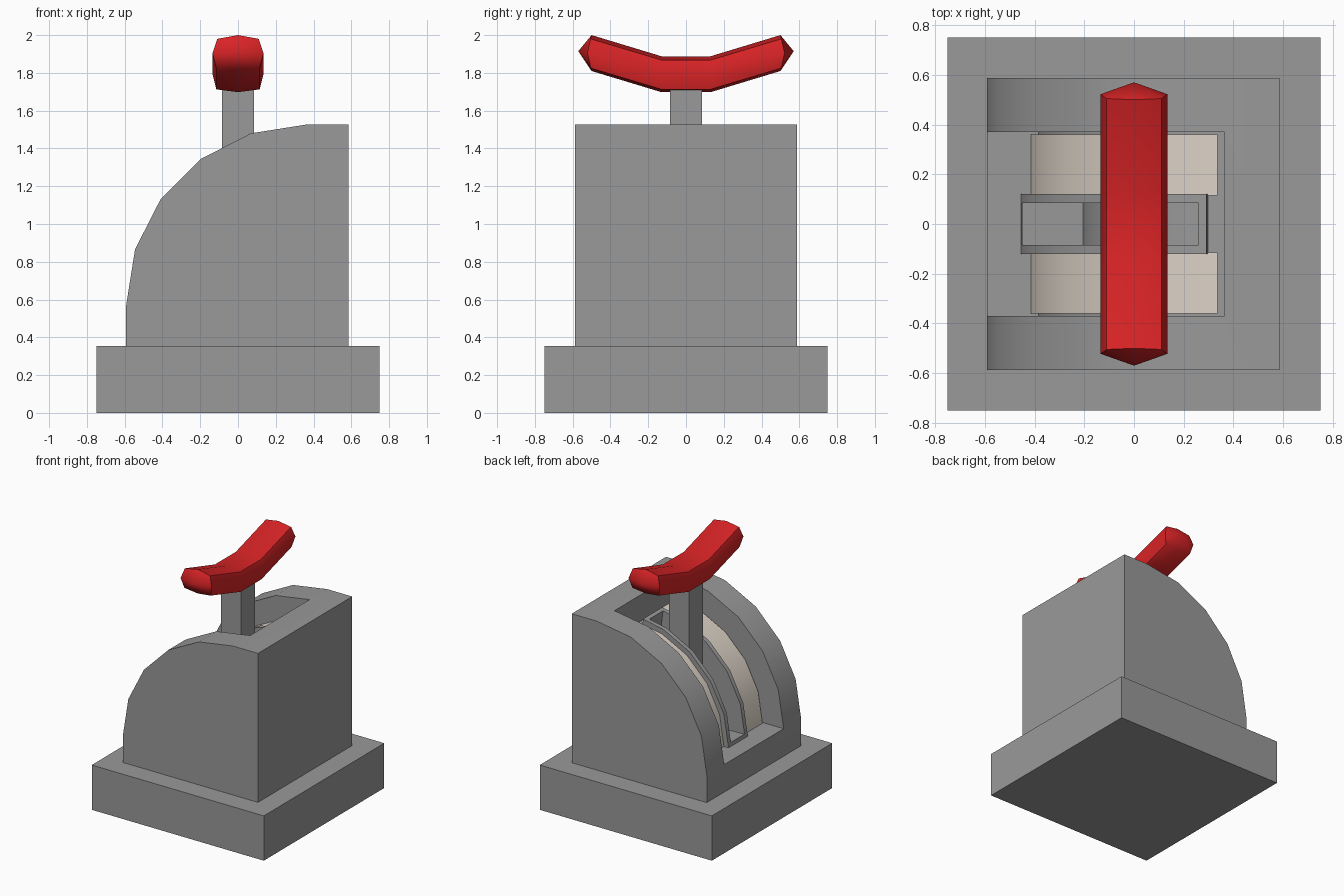
import bpy, bmesh, math

if "Cube" in bpy.data.objects:
    bpy.data.objects.remove(bpy.data.objects["Cube"])

CX, CZ, R = 0.365, 0.57, 0.957   # centre and radius of the curved front


def material(name, rgb):
    m = bpy.data.materials.new(name)
    m.diffuse_color = (*rgb, 1)
    m.use_nodes = True
    m.node_tree.nodes["Principled BSDF"].inputs["Base Color"].default_value = m.diffuse_color
    return m


GREY = material("grey_metal", (0.32, 0.32, 0.32))
RED = material("red_grip", (0.69, 0.017, 0.019))
CREAM = material("cream_strip", (0.71, 0.64, 0.56))


def finish(name, bm, mat):
    bmesh.ops.recalc_face_normals(bm, faces=bm.faces[:])
    me = bpy.data.meshes.new(name)
    bm.to_mesh(me)
    bm.free()
    me.materials.append(mat)
    ob = bpy.data.objects.new(name, me)
    bpy.context.collection.objects.link(ob)
    return ob


def extrude_xz(name, pts, y0, y1, mat):
    """Prism from an xz outline between two y values."""
    bm = bmesh.new()
    a = [bm.verts.new((x, y0, z)) for x, z in pts]
    b = [bm.verts.new((x, y1, z)) for x, z in pts]
    bm.faces.new(a)
    bm.faces.new(b[::-1])
    for i in range(len(pts)):
        j = (i + 1) % len(pts)
        bm.faces.new((a[i], a[j], b[j], b[i]))
    return finish(name, bm, mat)


def box(name, x, y, z0, z1, mat):
    return extrude_xz(name, [(-x, z0), (x, z0), (x, z1), (-x, z1)], -y, y, mat)


def arc(r, start=180, end=90):
    """Arc points in 18 degree facets, clipped to start..end."""
    angs = [start] + [a for a in range(162, 90, -18) if end < a < start] + [end]
    return [(CX + r * math.cos(math.radians(a)), CZ + r * math.sin(math.radians(a)))
            for a in angs]


def arc_block(name, r0, r1, y0, y1, mat, start=180, end=90):
    return extrude_xz(name, arc(r0, start, end) + arc(r1, start, end)[::-1], y0, y1, mat)


def activate(ob):
    bpy.ops.object.select_all(action='DESELECT')
    ob.select_set(True)
    bpy.context.view_layer.objects.active = ob


def cut(ob, cutter):
    m = ob.modifiers.new("cut", 'BOOLEAN')
    m.operation, m.solver, m.object = 'DIFFERENCE', 'EXACT', cutter
    activate(ob)
    bpy.ops.object.modifier_apply(modifier=m.name)


def smooth(ob, deg):
    activate(ob)
    bpy.ops.object.shade_smooth_by_angle(angle=math.radians(deg))


# Base and curved housing
box("base", 0.75, 0.75, 0, 0.353, GREY)
housing = extrude_xz("housing", [(-0.592, 0.33)] + arc(R) + [(0.585, 1.527), (0.585, 0.33)],
                     -0.587, 0.587, GREY)

# Raised rail around the lever slot
rail = arc_block("slot_rail", 0.70, 0.82, -0.12, 0.12, GREY, end=95.2)

# Recess and lever slot cutters
recess = arc_block("recess_cutter", 0.75, 1.2, -0.37, 0.37, GREY)
slot = arc_block("slot_cutter", 0.57, 1.25, -0.085, 0.085, GREY, start=178, end=97.4)
cut(housing, recess)
cut(housing, slot)
cut(rail, slot)
for c in (recess, slot):
    bpy.data.objects.remove(c)
smooth(housing, 25)
smooth(rail, 25)

# Cream strips either side of the rail
for side, y0, y1 in (("front", -0.36, -0.115), ("back", 0.115, 0.36)):
    smooth(arc_block("strip_" + side, 0.72, 0.78, y0, y1, CREAM, end=92.2), 25)

# Lever stem
box("lever_stem", 0.086, 0.086, 0.85, 1.75, GREY)

# Bent grip: octagonal section lofted along y, closed with pointed ends
section = [(0, 0.095), (0.11, 0.075), (0.135, 0.0), (0.115, -0.08),
           (0, -0.095), (-0.115, -0.08), (-0.135, 0.0), (-0.11, 0.075)]
bm = bmesh.new()
rings = []
for y, zc in ((-0.5, 1.905), (-0.13, 1.793), (0.13, 1.793), (0.5, 1.905)):
    ring = []
    for x, z in section:
        bulge = 0.022 * (1 - abs(z) / 0.095) if abs(y) > 0.3 else 0
        ring.append(bm.verts.new((x, y + math.copysign(bulge, y), zc + z)))
    rings.append(ring)
for a, b in zip(rings, rings[1:]):
    for i in range(8):
        j = (i + 1) % 8
        bm.faces.new((a[i], a[j], b[j], b[i]))
for ring, y in ((rings[0], -0.57), (rings[-1], 0.57)):
    tip = bm.verts.new((0, y, 1.915))
    for i in range(8):
        bm.faces.new((ring[i], ring[(i + 1) % 8], tip))
smooth(finish("lever_grip", bm, RED), 60)
